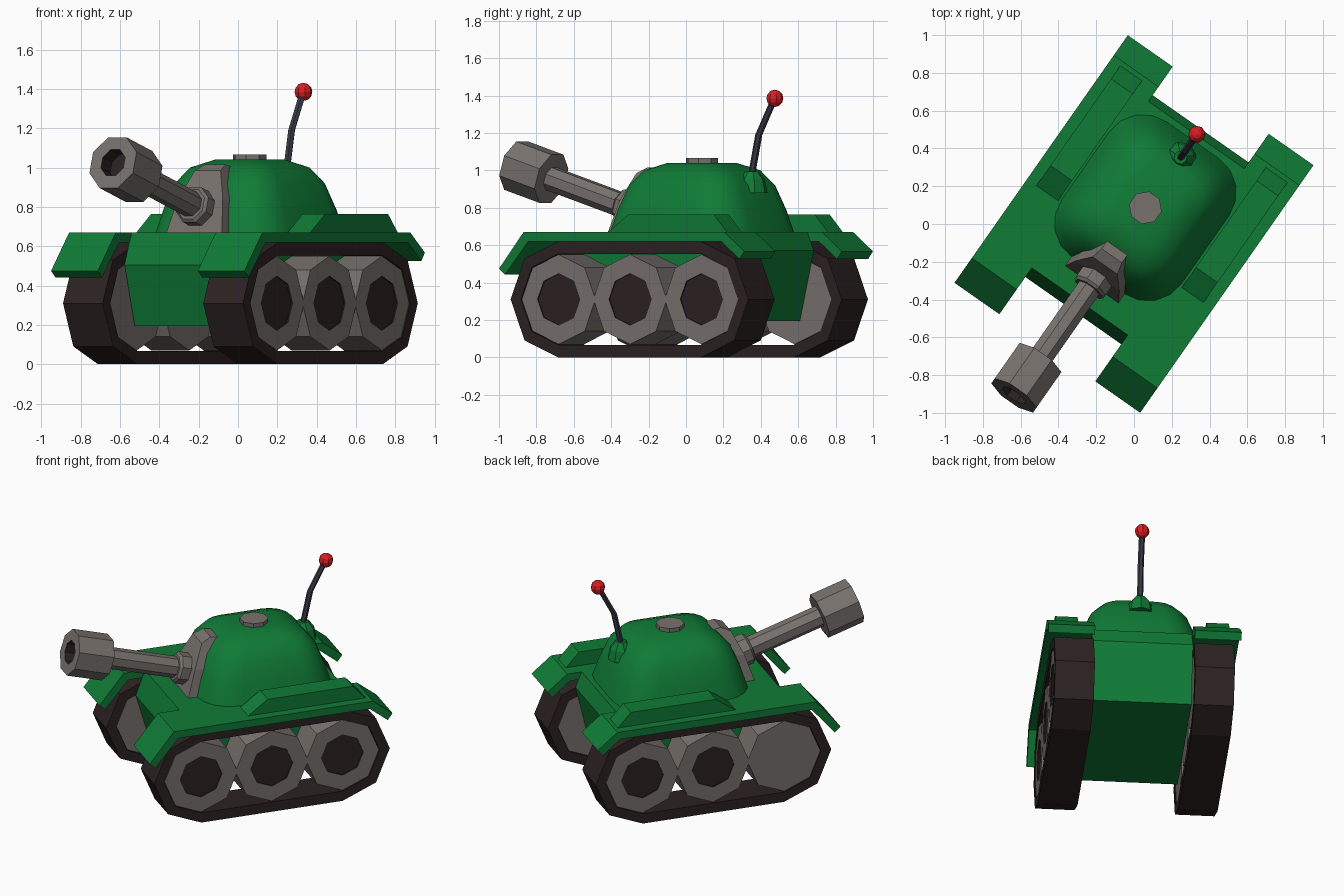
import bpy, bmesh, math
from mathutils import Vector, Matrix

if "Cube" in bpy.data.objects:
    bpy.data.objects.remove(bpy.data.objects["Cube"])

# Tank is built along its own axes (front = -y), then turned to its pose
TURN = Matrix.Rotation(math.radians(-35), 4, 'Z')


def material(name, rgb):
    m = bpy.data.materials.new(name)
    m.diffuse_color = (*rgb, 1)
    m.use_nodes = True
    m.node_tree.nodes["Principled BSDF"].inputs["Base Color"].default_value = m.diffuse_color
    return m


GREEN = material("green paint", (0.005, 0.2, 0.037))
GREY = material("grey metal", (0.19, 0.17, 0.155))
DARK = material("dark rubber", (0.026, 0.016, 0.016))
SLATE = material("slate rod", (0.04, 0.042, 0.062))
RED = material("red ball", (0.68, 0.013, 0.017))


def loft(name, loops, mats, ring=False, dark_from=None, smooth=False):
    """Skin equal-length loops; cap the ends, or join last to first if ring."""
    bm = bmesh.new()
    rows = [[bm.verts.new(p) for p in lp] for lp in loops]
    n = len(rows[0])
    pairs = list(zip(rows, rows[1:])) + ([(rows[-1], rows[0])] if ring else [])
    for k, (a, b) in enumerate(pairs):
        for i in range(n):
            f = bm.faces.new((a[i], a[(i + 1) % n], b[(i + 1) % n], b[i]))
            if dark_from is not None and k >= dark_from:
                f.material_index = 1
    if not ring:
        bm.faces.new(rows[0])
        end = bm.faces.new(rows[-1])
        if dark_from is not None:
            end.material_index = 1
    bmesh.ops.recalc_face_normals(bm, faces=bm.faces)
    me = bpy.data.meshes.new(name)
    bm.to_mesh(me)
    bm.free()
    for m in mats:
        me.materials.append(m)
    ob = bpy.data.objects.new(name, me)
    bpy.context.collection.objects.link(ob)
    ob.matrix_world = TURN
    if smooth:
        bpy.ops.object.select_all(action='DESELECT')
        ob.select_set(True)
        bpy.context.view_layer.objects.active = ob
        bpy.ops.object.shade_smooth_by_angle(angle=math.radians(35))
    return ob


def lathe(name, origin, axis, rings, mats, n=8, phase=0.0, **kw):
    """Rings of (distance along axis, radius) around an axis."""
    o, d = Vector(origin), Vector(axis).normalized()
    e1 = d.cross(Vector((0, 0, 1)))
    e1 = e1.normalized() if e1.length > 1e-4 else Vector((1, 0, 0))
    e2 = d.cross(e1)
    angs = [phase + math.tau * i / n for i in range(n)]
    loops = [[o + d * t + (e1 * math.cos(a) + e2 * math.sin(a)) * r for a in angs]
             for t, r in rings]
    return loft(name, loops, mats, **kw)


def prism(name, profile, x0, x1, mat):
    """Side profile (y, z) extruded across x."""
    return loft(name, [[(x, y, z) for y, z in profile] for x in (x0, x1)], [mat])


# Hull
prism("hull", [(-.50, .67), (-.56, .505), (-.47, .195),
               (.525, .195), (.615, .57), (.575, .67)], -.312, .312, GREEN)


# Belt outline: half octagon at each end
def belt_outline(r):
    pts = []
    for cy, start in ((.487, -90), (-.444, 90)):
        for k in range(5):
            a = math.radians(start + 45 * k)
            pts.append((cy + r * math.cos(a), .31 + r * math.sin(a)))
    return pts


for side, s in (("left", -1), ("right", 1)):
    # Track belt
    outer, inner = belt_outline(.31), belt_outline(.243)
    loft(side + "_track", [[(s * x, y, z) for y, z in prof] for x, prof in
                           ((.312, outer), (.558, outer), (.558, inner), (.312, inner))],
         [DARK], ring=True)
    # Wheels; the left front one has no hub
    for pos, y in (("front", -.444), ("middle", .022), ("rear", .487)):
        rings = [(.318, .24), (.553, .24)]
        hub = not (s < 0 and pos == "front")
        if hub:
            rings += [(.553, .138), (.545, .138)]
        lathe(f"{side}_{pos}_wheel", (0, y, .31), (s, 0, 0), rings, [GREY, DARK],
              dark_from=2 if hub else None)
    # Fender with bent flaps
    prism(side + "_fender", [(-.80, .475), (-.64, .67), (.67, .67), (.80, .567),
                             (.768, .525), (.65, .62), (-.61, .62), (-.762, .442)],
          s * .31, s * .60, GREEN)
    # Raised box on the fender
    prism(side + "_fender_box", [(-.13, .66), (-.13, .67), (0, .763), (.56, .763),
                                 (.645, .67), (.645, .66)], s * .40, s * .54, GREEN)


# Turret: rounded rectangles shrinking upward
def rounded_rect(scale, z, a=.39, b=.44, r=.22, cy=.105):
    pts = []
    for q, (sx, sy) in enumerate(((1, 1), (-1, 1), (-1, -1), (1, -1))):
        for k in range(5):
            t = math.radians(90 * q + 22.5 * k)
            pts.append((scale * (sx * (a - r) + r * math.cos(t)),
                        cy + scale * (sy * (b - r) + r * math.sin(t)), z))
    return pts


loft("turret", [rounded_rect(s, z) for s, z in
                ((1, .66), (.91, .79), (.79, .92), (.63, 1.0), (.37, 1.04))],
     [GREEN], smooth=True)

# Hatch
lathe("hatch", (0, .105, 1.03), (0, 0, 1), [(0, .088), (.036, .088)], [GREY],
      phase=math.pi / 8)

# Gun mantlet: tapering shield leaning on the turret front
loft("mantlet", [[(-w, y, z), (w, y, z), (w, y + .16, z - dz), (-w, y + .16, z - dz)]
                 for w, y, z, dz in ((.172, -.39, .668, 0), (.14, -.335, .84, 0),
                                     (.08, -.268, .985, .02), (.065, -.205, 1.015, .03))],
     [GREY])

# Gun: collar, barrel, hollow muzzle
ELEV = math.radians(17)
AIM = (0, -math.cos(ELEV), math.sin(ELEV))
ROOT = (0, -.30, .778)
lathe("gun_collar", ROOT, AIM, [(0, .1), (.11, .1), (.125, .085)], [GREY],
      phase=math.pi / 8)
lathe("gun_barrel", ROOT, AIM, [(0, .068), (.64, .068)], [GREY], phase=math.pi / 8)
lathe("gun_muzzle", ROOT, AIM, [(.605, .146), (.845, .146), (.845, .075), (.76, .075)],
      [GREY, DARK], phase=math.pi / 8, dark_from=2)

# Antenna: socket, bent rod, ball
lathe("antenna_socket", (0, .43, .88), (0, 0, 1), [(0, .085), (.07, .07), (.115, .035)],
      [GREEN])
path = [Vector((0, .425, .96)), Vector((0, .475, 1.19)), Vector((0, .575, 1.38))]
loft("antenna_rod", [[p + Vector((.019 * math.cos(a), .019 * math.sin(a), 0))
                      for a in (math.tau * i / 6 for i in range(6))] for p in path], [SLATE])
lathe("antenna_ball", (0, .58, 1.385), (0, 0, 1),
      [(-.046 * math.cos(t), max(.046 * math.sin(t), .001))
       for t in (math.pi * k / 6 for k in range(7))], [RED], n=8)
